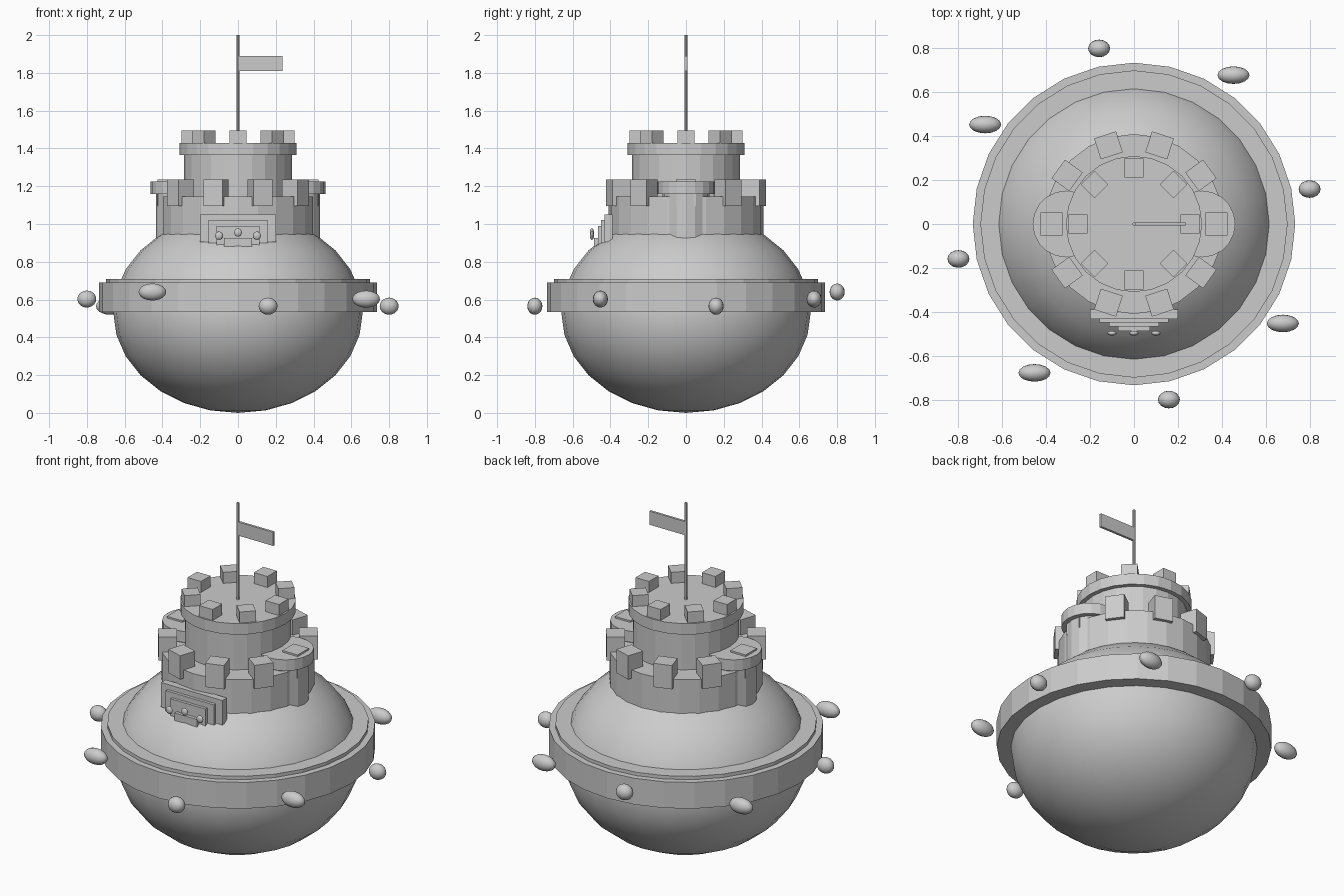
import bpy, math
from math import cos, sin, radians

if "Cube" in bpy.data.objects:
    bpy.data.objects.remove(bpy.data.objects["Cube"])

grey = bpy.data.materials.new("light grey")
grey.diffuse_color = (0.6, 0.6, 0.6, 1)
grey.use_nodes = True
grey.node_tree.nodes["Principled BSDF"].inputs["Base Color"].default_value = grey.diffuse_color


def finish(name, smooth=False):
    o = bpy.context.object
    o.name = name
    o.data.materials.append(grey)
    bpy.ops.object.transform_apply(location=False, rotation=False, scale=True)
    if smooth:
        bpy.ops.object.shade_smooth_by_angle(angle=radians(40))
    return o


def drum(name, r, z0, z1, sides, x=0, y=0):
    bpy.ops.mesh.primitive_cylinder_add(vertices=sides, radius=r, depth=z1 - z0,
                                        location=(x, y, (z0 + z1) / 2))
    return finish(name)


def box(name, loc, size, rot=0):
    bpy.ops.mesh.primitive_cube_add(size=1, location=loc, rotation=(0, 0, rot))
    bpy.context.object.scale = size
    return finish(name)


def ball(name, loc, radii, seg=16, rings=10):
    bpy.ops.mesh.primitive_uv_sphere_add(segments=seg, ring_count=rings, radius=1, location=loc)
    bpy.context.object.scale = radii
    return finish(name, True)


# Round hull and belt
ball("hull", (0, 0, 0.53), (0.66, 0.66, 0.53), 28, 14)
drum("belt", 0.735, 0.535, 0.69, 28)
drum("belt_lip", 0.70, 0.68, 0.71, 28)

# Floating stones around the belt, alternating small and long
for i in range(8):
    a = radians(11.25 + 45 * i)
    ball(f"stone_{i}", (0.816 * cos(a), 0.816 * sin(a), 0.565 + 0.0375 * (i % 3)),
         (0.073 if i % 2 else 0.05, 0.04, 0.045))

# Lower tower with battlements
drum("lower_tower", 0.41, 0.85, 1.145, 24)
for i in range(10):
    a = radians(36 * i)
    box(f"lower_merlon_{i}", (0.377 * cos(a), 0.377 * sin(a), 1.165), (0.10, 0.105, 0.14), a)

# Side turrets
for side, s in (("left", -1), ("right", 1)):
    drum(f"{side}_turret", 0.125, 0.85, 1.17, 16, 0.31 * s)
    drum(f"{side}_turret_cap", 0.152, 1.16, 1.225, 20, 0.31 * s)

# Upper tower with battlements
drum("upper_tower", 0.285, 1.10, 1.37, 24)
drum("upper_tower_rim", 0.31, 1.365, 1.43, 24)
for i in range(8):
    a = radians(45 * i)
    box(f"upper_merlon_{i}", (0.255 * cos(a), 0.255 * sin(a), 1.457), (0.088, 0.088, 0.076), a)

# Flagpole and flag
drum("flagpole", 0.008, 1.42, 2.0, 8)
box("flag", (0.1175, 0, 1.85), (0.235, 0.014, 0.08))

# Stepped gate: half width, back y, front y, bottom z, top z
steps = [(0.20, -0.39, -0.432, 0.905, 1.05), (0.157, -0.42, -0.45, 0.90, 1.02),
         (0.115, -0.44, -0.467, 0.89, 0.99), (0.073, -0.46, -0.487, 0.88, 0.925)]
for i, (w, yb, yf, zb, zt) in enumerate(steps):
    box(f"gate_step_{i}", (0, (yb + yf) / 2, (zb + zt) / 2), (2 * w, yb - yf, zt - zb))
for i, x in enumerate((-0.1, 0, 0.1)):
    ball(f"gate_knob_{i}", (x, -0.498, 0.955 if x == 0 else 0.938), (0.021, 0.011, 0.022), 12, 8)
